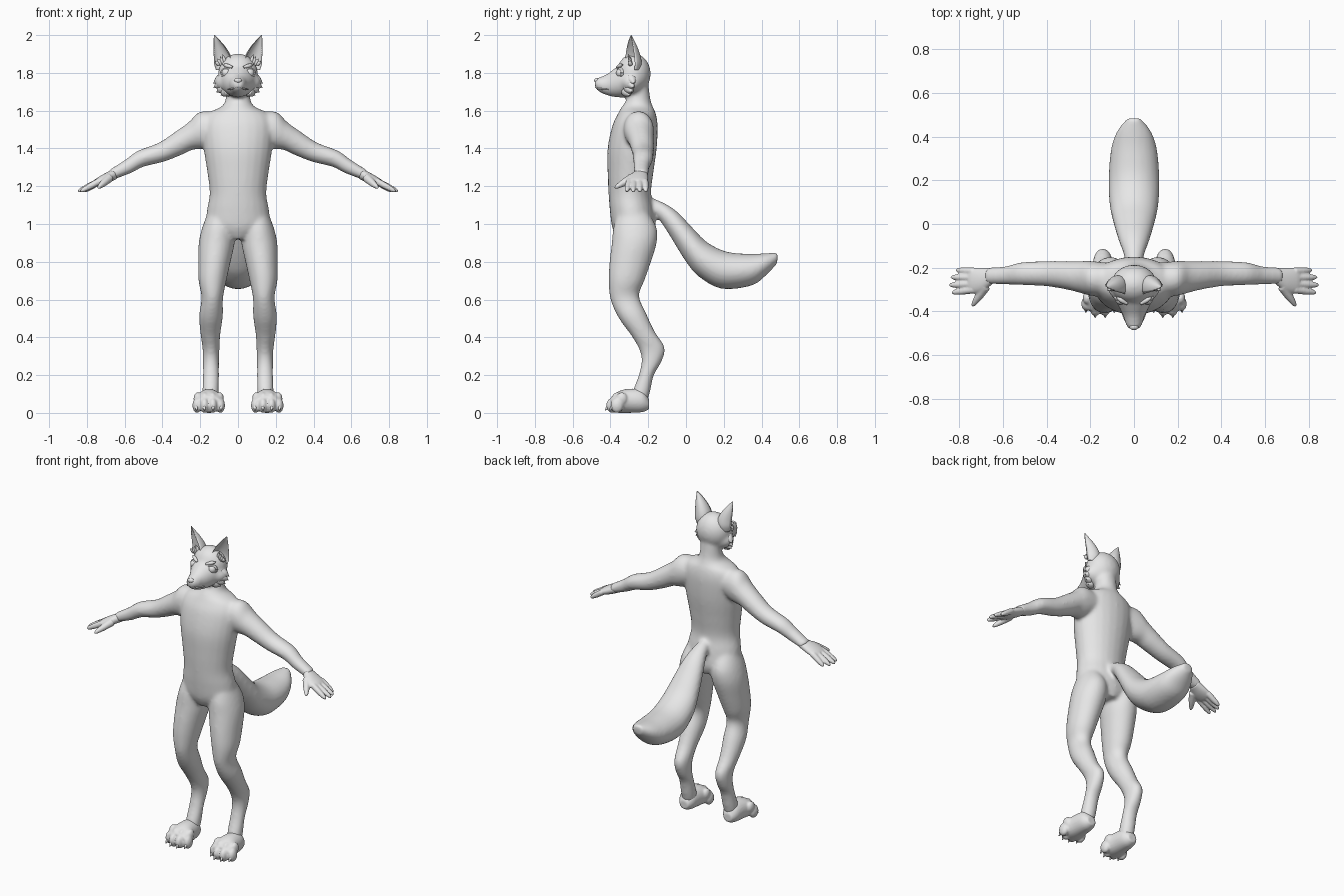
import bpy, bmesh, math
from mathutils import Vector, Matrix

cube = bpy.data.objects.get("Cube")
if cube:
    bpy.data.objects.remove(cube, do_unlink=True)

grey = bpy.data.materials.new("plain grey")
grey.use_nodes = True
grey.diffuse_color = (0.8, 0.8, 0.8, 1)
grey.node_tree.nodes["Principled BSDF"].inputs["Base Color"].default_value = (0.8, 0.8, 0.8, 1)


def spline(a, b, c, d, t):
    return [0.5 * (2 * q + (r - p) * t + (2 * p - 5 * q + 4 * r - s) * t * t
                   + (3 * q - p - 3 * r + s) * t ** 3) for p, q, r, s in zip(a, b, c, d)]


def loft(bm, sections, steps=4, n=24, dish=1.0):
    """Closed tube through (centre, axis, axis) sections; a negative dish hollows one side."""
    flat = [[*c, *a, *b] for c, a, b in sections]
    flat = [flat[0]] + flat + [flat[-1]]
    rows = [spline(*flat[i:i + 4], k / steps) for i in range(len(flat) - 3) for k in range(steps)]
    rows.append(flat[-1])
    rings = []
    for row in rows:
        c, a, b = Vector(row[:3]), Vector(row[3:6]), Vector(row[6:])
        ring = []
        for k in range(n):
            w = 2 * math.pi * k / n
            s = math.sin(w)
            ring.append(bm.verts.new(c + a * math.cos(w) + b * (s if s > 0 else s * dish)))
        rings.append(ring)
    for r, q in zip(rings, rings[1:]):
        for k in range(n):
            bm.faces.new((r[k], r[(k + 1) % n], q[(k + 1) % n], q[k]))
    bm.faces.new(rings[0])
    bm.faces.new(rings[-1])


def upright(x, p, q, w):
    """Section from its (y, z) ends p and q, with half width w in x."""
    p, q = Vector((x, *p)), Vector((x, *q))
    return (p + q) / 2, (p - q) / 2, Vector((w, 0, 0))


def sideways(s, p, q, y1, y2):
    """Section from its (x, z) ends p and q, spanning y1 to y2, on side s."""
    p, q = Vector((s * p[0], 0, p[1])), Vector((s * q[0], 0, q[1]))
    return (p + q) / 2 + Vector((0, (y1 + y2) / 2, 0)), (p - q) / 2, Vector((0, (y2 - y1) / 2, 0))


def rod(bm, a, b, r0, rm, r1, n=14):
    """Tapered rod with a rounded tip."""
    a, b = Vector(a), Vector(b)
    t = (b - a).normalized()
    u = t.cross(Vector((1, 0, 0)) if abs(t.y) > 0.7 else Vector((0, 1, 0))).normalized()
    v = t.cross(u)
    loft(bm, [(a.lerp(b, f), u * r, v * r) for f, r in
              ((0, r0), (0.5, rm), (0.88, r1), (1, r1 * 0.3))], 4, n)


def ball(bm, c, r):
    bmesh.ops.create_uvsphere(bm, u_segments=32, v_segments=20, radius=1,
                              matrix=Matrix.Translation(c) @ Matrix.Diagonal((*r, 1)))


def finish(bm, name, mirror=False, voxel=0, smooth=0):
    bmesh.ops.recalc_face_normals(bm, faces=bm.faces)
    for f in bm.faces:
        f.smooth = True
    me = bpy.data.meshes.new(name)
    bm.to_mesh(me)
    bm.free()
    me.materials.append(grey)
    ob = bpy.data.objects.new(name, me)
    bpy.context.collection.objects.link(ob)
    if voxel:
        m = ob.modifiers.new("blend", 'REMESH')
        m.mode, m.voxel_size, m.use_smooth_shade = 'VOXEL', voxel, True
        m = ob.modifiers.new("soften", 'SMOOTH')
        m.factor, m.iterations = 0.5, smooth
    if mirror:
        m = ob.modifiers.new("mirror", 'MIRROR')
        m.use_mirror_merge = False
    return ob


# Body: torso, neck, head, arms, legs and tail blended into one skin
bm = bmesh.new()
torso = [(1.75, .06, -.29, -.2), (1.66, .066, -.315, -.188), (1.62, .09, -.34, -.175),
         (1.585, .16, -.36, -.16), (1.52, .19, -.39, -.15), (1.4, .182, -.415, -.155),
         (1.27, .162, -.415, -.173), (1.16, .15, -.41, -.185), (1.07, .165, -.403, -.17),
         (.98, .165, -.39, -.16), (.92, .07, -.36, -.18)]
loft(bm, [upright(0, (f, z), (b, z), w) for z, w, f, b in torso])
leg = [(.1, -.36, 1.06, -.2, 1.06, .06), (.105, -.385, .98, -.155, .98, .085),
       (.113, -.393, .9, -.155, .9, .095), (.125, -.405, .8, -.185, .8, .086),
       (.135, -.41, .7, -.22, .7, .074), (.136, -.40, .6, -.248, .62, .057),
       (.143, -.355, .5, -.212, .53, .063), (.146, -.29, .41, -.165, .43, .053),
       (.143, -.25, .34, -.112, .345, .045), (.143, -.235, .28, -.13, .27, .043),
       (.143, -.25, .2, -.17, .2, .043), (.145, -.28, .12, -.19, .11, .044),
       (.147, -.29, .06, -.21, .05, .04)]
arm = [((.10, 1.59), (.11, 1.43), -.33, -.18), ((.2, 1.595), (.18, 1.40), -.33, -.17),
       ((.26, 1.54), (.24, 1.393), -.315, -.17), ((.33, 1.49), (.29, 1.37), -.30, -.17),
       ((.42, 1.43), (.39, 1.33), -.285, -.17), ((.53, 1.388), (.50, 1.303), -.28, -.175),
       ((.6, 1.338), (.57, 1.268), -.278, -.193), ((.685, 1.285), (.66, 1.235), -.275, -.2)]
for s in (1, -1):
    loft(bm, [upright(s * x, (f, zf), (b, zb), w) for x, f, zf, b, zb, w in leg])
    loft(bm, [sideways(s, *sec) for sec in arm])
tail = [((-.22, 1.15), (-.22, 1.07), .03), ((-.13, 1.118), (-.15, 1.03), .047),
        ((-.05, 1.068), (-.09, .945), .072), ((.03, .985), (0, .80), .097),
        ((.11, .905), (.07, .72), .112), ((.21, .855), (.19, .657), .117),
        ((.33, .842), (.35, .675), .106), ((.42, .845), (.43, .735), .078),
        ((.487, .85), (.482, .79), .03)]
loft(bm, [upright(0, *sec) for sec in tail])
ball(bm, (0, -.277, 1.795), (.105, .09, .107))
ball(bm, (0, -.29, 1.75), (.122, .075, .07))
muzzle = [(-.28, 1.675, 1.85, .09), (-.33, 1.67, 1.855, .092), (-.38, 1.672, 1.822, .07),
          (-.42, 1.682, 1.793, .05), (-.46, 1.70, 1.776, .038), (-.482, 1.722, 1.768, .022)]
loft(bm, [upright(0, (y, b), (y, t), w) for y, b, t, w in muzzle])
finish(bm, "body", voxel=.01, smooth=8)

# Hands: palm, four fingers and a thumb
bm = bmesh.new()
palm = [((.655, 1.292), (.64, 1.24), -.274, -.203), ((.705, 1.268), (.69, 1.216), -.312, -.2),
        ((.745, 1.245), (.735, 1.203), -.318, -.202), ((.762, 1.232), (.756, 1.205), -.308, -.215)]
loft(bm, [sideways(1, *sec) for sec in palm])
for y0, x, y in ((-.217, .815, -.212), (-.245, .84, -.244), (-.274, .848, -.28), (-.3, .835, -.315)):
    rod(bm, (.735, y0, 1.226), (x, y, 1.172), .018, .0165, .011)
rod(bm, (.68, -.285, 1.245), (.742, -.378, 1.19), .024, .019, .011)
finish(bm, "hands", True, .005, 3)

# Feet: paw with four toes
bm = bmesh.new()
foot = [(-.195, .02, .07, .028), (-.23, .004, .12, .052), (-.3, 0, .128, .064),
        (-.355, 0, .115, .076), (-.395, .005, .085, .07)]
loft(bm, [upright(.153, (y, b), (y, t), w) for y, b, t, w in foot])
for dx, y in ((-.062, -.365), (-.022, -.388), (.022, -.388), (.062, -.365)):
    ball(bm, (.155 + dx, y, .04), (.024, .034, .04))
    ball(bm, (.155 + dx * .95, y + .025, .075), (.021, .03, .034))
finish(bm, "feet", True, .006, 3)

bm = bmesh.new()
for dx, y in ((-.065, -.39), (-.023, -.413), (.023, -.413), (.065, -.39)):
    rod(bm, (.155 + dx, y + .01, .045), (.155 + dx, y - .016, .012), .009, .008, .004, 10)
finish(bm, "toe_claws", True)

# Ears: hollow pointed cups turned slightly outward
bm = bmesh.new()
side, back = Vector((.88, .48, 0)), Vector((-.48, .88, 0))
ear = [(.082, -.292, 1.815, .04), (.083, -.295, 1.85, .05), (.087, -.297, 1.89, .047),
       (.1, -.297, 1.935, .034), (.115, -.295, 1.975, .016), (.125, -.29, 2.0, .002)]
loft(bm, [(Vector((x, y, z)), side * r, back * r * 1.25) for x, y, z, r in ear], dish=-.6)
finish(bm, "ears", True)

bm = bmesh.new()
for k in range(4):
    rod(bm, (.066 + .012 * k, -.293, 1.845), (.082 + .013 * k, -.305, 1.9 - .012 * k),
        .012, .01, .003, 10)
finish(bm, "ear_tufts", True)

# Cheek fur
bm = bmesh.new()
for x, z, y in ((.132, 1.745, -.275), (.13, 1.722, -.28), (.115, 1.698, -.288), (.092, 1.68, -.3)):
    rod(bm, (x * .66, y - .015, z + .022), (x, y, z), .03, .021, .004, 10)
finish(bm, "cheek_tufts", True)

# Face details
bm = bmesh.new()
ball(bm, (.061, -.345, 1.80), (.025, .025, .025))
finish(bm, "eyes", True)

bm = bmesh.new()
turn = Matrix.Rotation(math.radians(25), 3, 'Z')
for tilt, r in ((.0, .027), (.004, .029)):
    pts = []
    for k in range(25):
        w = 2 * math.pi * k / 24
        radial = turn @ Vector((math.cos(w), 0, math.sin(w) * .85))
        pts.append((Vector((.062, -.352 + tilt, 1.80)) + radial * r, radial * .005,
                    turn @ Vector((0, .006, 0))))
    loft(bm, pts, 1, 8)
finish(bm, "eyelids", True)

bm = bmesh.new()
rod(bm, (.03, -.366, 1.83), (.082, -.335, 1.845), .006, .011, .005, 12)
finish(bm, "brows", True)

bm = bmesh.new()
ball(bm, (0, -.472, 1.76), (.02, .014, .014))
finish(bm, "nose")

# Mouth line along the muzzle
bm = bmesh.new()
rod(bm, (.004, -.478, 1.727), (.03, -.462, 1.716), .004, .004, .003, 8)
rod(bm, (.03, -.462, 1.716), (.054, -.41, 1.712), .004, .004, .003, 8)
finish(bm, "mouth_line", True)
